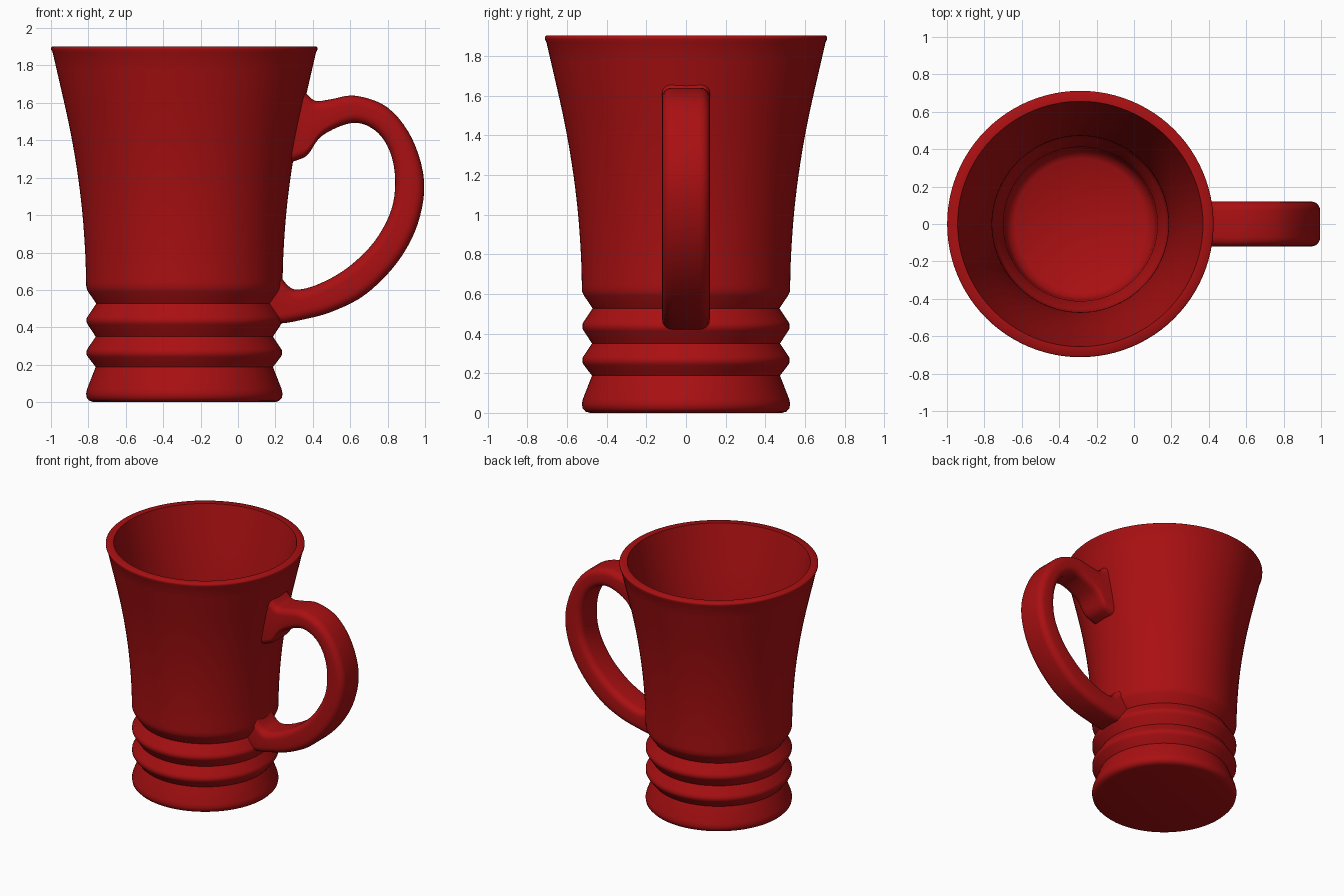
import bpy, bmesh, math
from mathutils import Vector

if "Cube" in bpy.data.objects:
    bpy.data.objects.remove(bpy.data.objects["Cube"])

red = bpy.data.materials.new("glossy red")
red.use_nodes = True
red.diffuse_color = (0.4, 0.005, 0.006, 1)
red.node_tree.nodes["Principled BSDF"].inputs["Base Color"].default_value = red.diffuse_color

CENTRE_X = -0.287


def finish(bm, name, angle):
    bmesh.ops.recalc_face_normals(bm, faces=bm.faces)
    mesh = bpy.data.meshes.new(name)
    bm.to_mesh(mesh)
    bm.free()
    obj = bpy.data.objects.new(name, mesh)
    bpy.context.collection.objects.link(obj)
    mesh.materials.append(red)
    bpy.ops.object.select_all(action='DESELECT')
    obj.select_set(True)
    bpy.context.view_layer.objects.active = obj
    bpy.ops.object.shade_smooth_by_angle(angle=math.radians(angle))
    return obj


def spline(points, steps):
    """Smooth curve through the points."""
    pts = [Vector(p) for p in points]
    pts = [2 * pts[0] - pts[1]] + pts + [2 * pts[-1] - pts[-2]]
    out = []
    for a, b, c, d in zip(pts, pts[1:], pts[2:], pts[3:]):
        for i in range(steps):
            t = i / steps
            out.append(0.5 * (2 * b + (c - a) * t + (2 * a - 5 * b + 4 * c - d) * t * t
                              + (3 * b - a - 3 * c + d) * t ** 3))
    return out + [pts[-2]]


# Mug body: ribbed foot, flared wall, rim and hollow inside, as (radius, height)
profile = [(0, 0), (0.485, 0), (0.507, 0.007), (0.521, 0.022), (0.525, 0.045), (0.52, 0.07)]
for groove, ridge in ((0.188, 0.265), (0.35, 0.437)):
    profile += [(0.474, groove), (0.515, ridge - 0.024), (0.523, ridge - 0.01),
                (0.523, ridge + 0.01), (0.515, ridge + 0.024)]
profile += [(0.471, 0.527), (0.515, 0.592), (0.524, 0.612)]
wall = [(0.525, 0.64), (0.53, 0.8), (0.546, 1.02), (0.575, 1.25), (0.62, 1.5), (0.704, 1.87)]
profile += [tuple(p) for p in spline(wall, 4)]
profile += [(0.712, 1.885), (0.712, 1.896), (0.706, 1.902), (0.656, 1.902)]
profile += [(r - 0.056, z) for r, z in reversed(spline(wall, 4)[:-2])]
profile += [(0.455, 0.6), (0.412, 0.53), (0.405, 0.14), (0.39, 0.09), (0.35, 0.06), (0, 0.06)]

bm = bmesh.new()
verts = [bm.verts.new((CENTRE_X + r, 0, z)) for r, z in profile]
edges = [bm.edges.new(pair) for pair in zip(verts, verts[1:])]
bmesh.ops.spin(bm, geom=verts + edges, cent=(CENTRE_X, 0, 0), axis=(0, 0, 1),
               angle=math.tau, steps=96, use_duplicate=False)
bmesh.ops.remove_doubles(bm, verts=bm.verts, dist=0.0005)
finish(bm, "mug_body", 50)

# Handle: rounded strap lofted between its outer and inner side outlines, as (x, z)
outer = [(0.335, 1.69), (0.375, 1.64), (0.42, 1.61), (0.5, 1.62), (0.63, 1.638), (0.8, 1.575),
         (0.93, 1.41), (0.995, 1.18), (0.96, 0.95), (0.85, 0.745), (0.68, 0.575),
         (0.5, 0.483), (0.34, 0.44), (0.24, 0.422), (0.14, 0.42)]
inner = [(0.265, 1.28), (0.32, 1.295), (0.375, 1.325), (0.45, 1.425), (0.61, 1.493), (0.73, 1.455),
         (0.808, 1.35), (0.84, 1.2), (0.82, 1.03), (0.73, 0.86), (0.59, 0.722),
         (0.44, 0.635), (0.32, 0.602), (0.26, 0.63), (0.2, 0.72)]
HALF_WIDTH, CORNER, ARC = 0.12, 0.05, 5

bm = bmesh.new()
rings = []
for o, i in zip(spline(outer, 5), spline(inner, 5)):
    half = (o - i).length / 2
    mid, out = (o + i) / 2, (o - i).normalized()
    ring = []
    for quarter, (sy, sn) in enumerate(((1, 1), (-1, 1), (-1, -1), (1, -1))):
        for k in range(ARC + 1):
            a = math.pi / 2 * (quarter + k / ARC)
            y = sy * (HALF_WIDTH - CORNER) + CORNER * math.cos(a)
            p = mid + out * (sn * (half - CORNER) + CORNER * math.sin(a))
            ring.append(bm.verts.new((p.x, y, p.y)))
    rings.append(ring)
for a, b in zip(rings, rings[1:]):
    for k in range(len(a)):
        n = (k + 1) % len(a)
        bm.faces.new((a[k], a[n], b[n], b[k]))
bm.faces.new(rings[0])
bm.faces.new(rings[-1])
finish(bm, "mug_handle", 50)
